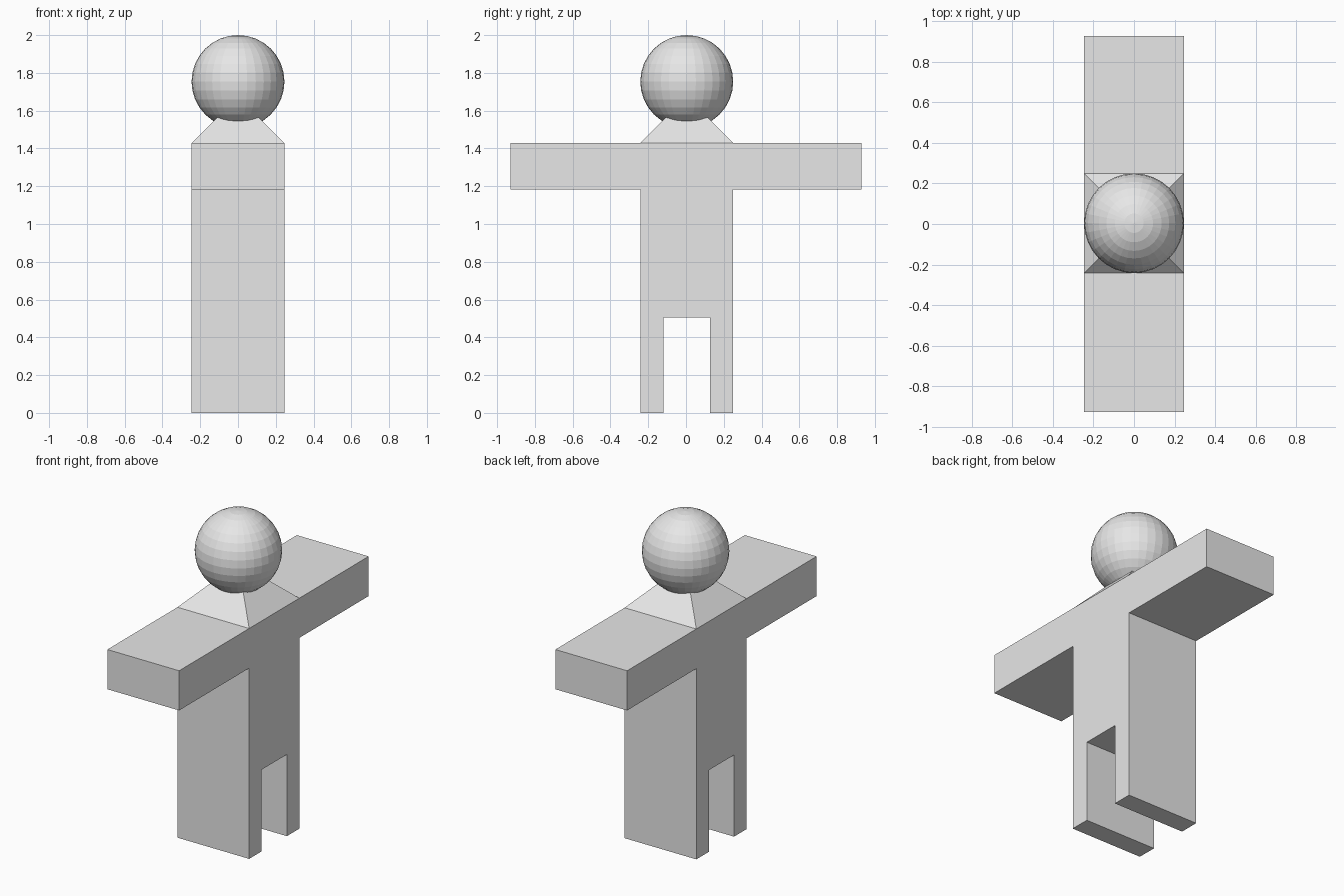
import bpy
import bmesh

cube = bpy.data.objects.get("Cube")
if cube:
    bpy.data.objects.remove(cube, do_unlink=True)

HALF = 0.246        # half width of torso, neck base and head
CENTRE = 0.004      # torso centre along y
SHOULDER = 1.428    # top of the arms

grey = bpy.data.materials.new("light grey")
grey.use_nodes = True
grey.diffuse_color = (0.8, 0.8, 0.8, 1)
grey.node_tree.nodes["Principled BSDF"].inputs["Base Color"].default_value = (0.8, 0.8, 0.8, 1)


def add_object(name, bm):
    bmesh.ops.recalc_face_normals(bm, faces=bm.faces)
    mesh = bpy.data.meshes.new(name)
    bm.to_mesh(mesh)
    bm.free()
    mesh.materials.append(grey)
    obj = bpy.data.objects.new(name, mesh)
    bpy.context.collection.objects.link(obj)
    return obj


# Body: one outline with arms and legs, extruded along x
left, right = CENTRE - HALF, CENTRE + HALF
inner = 0.123
outline = [
    (left, 0), (left, 1.182), (-0.928, 1.182), (-0.928, SHOULDER),
    (0.928, SHOULDER), (0.928, 1.182), (right, 1.182), (right, 0),
    (CENTRE + inner, 0), (CENTRE + inner, 0.506),
    (CENTRE - inner, 0.506), (CENTRE - inner, 0),
]
bm = bmesh.new()
side = bm.faces.new([bm.verts.new((-HALF, y, z)) for y, z in outline])
extruded = bmesh.ops.extrude_face_region(bm, geom=[side])["geom"]
moved = [v for v in extruded if isinstance(v, bmesh.types.BMVert)]
bmesh.ops.translate(bm, verts=moved, vec=(2 * HALF, 0, 0))
add_object("body_with_arms_and_legs", bm)

# Neck: square block tapering up into the head
bm = bmesh.new()
bmesh.ops.create_cube(bm, size=1)
for v in bm.verts:
    top = v.co.z > 0
    half = 0.095 if top else HALF
    v.co.x = half if v.co.x > 0 else -half
    v.co.y = half if v.co.y > 0 else -half
    v.co.z = HALF - 0.095 if top else 0
add_object("neck", bm).location = (0, CENTRE, SHOULDER)

# Head: faceted ball
bm = bmesh.new()
bmesh.ops.create_uvsphere(bm, u_segments=32, v_segments=16, radius=HALF)
add_object("head", bm).location = (0, CENTRE, 2 - HALF)
